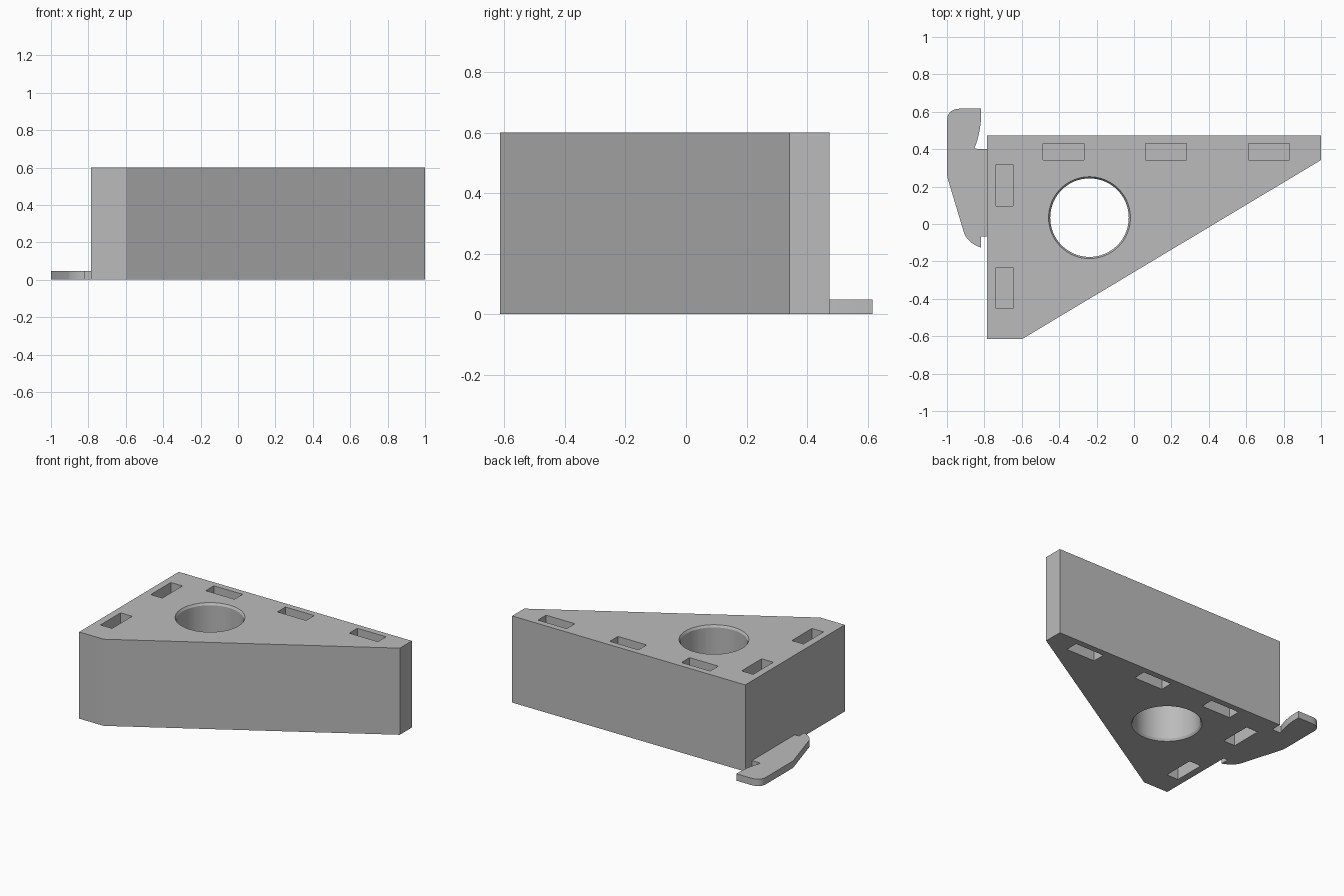
import bpy
import bmesh
import math

if "Cube" in bpy.data.objects:
    bpy.data.objects.remove(bpy.data.objects["Cube"], do_unlink=True)

HEIGHT = 0.6
POCKET = 0.15

grey = bpy.data.materials.new("plain grey")
grey.use_nodes = True
colour = (0.5, 0.5, 0.5, 1)
grey.diffuse_color = colour
grey.node_tree.nodes["Principled BSDF"].inputs["Base Color"].default_value = colour


def make_object(name, bm):
    bmesh.ops.recalc_face_normals(bm, faces=bm.faces)
    mesh = bpy.data.meshes.new(name)
    bm.to_mesh(mesh)
    bm.free()
    mesh.materials.append(grey)
    obj = bpy.data.objects.new(name, mesh)
    bpy.context.collection.objects.link(obj)
    return obj


def prism(name, outline, height):
    bm = bmesh.new()
    face = bm.faces.new([bm.verts.new((x, y, 0)) for x, y in outline])
    result = bmesh.ops.extrude_face_region(bm, geom=[face])
    top = [v for v in result["geom"] if isinstance(v, bmesh.types.BMVert)]
    bmesh.ops.translate(bm, verts=top, vec=(0, 0, height))
    return make_object(name, bm)


def activate(obj):
    bpy.ops.object.select_all(action="DESELECT")
    obj.select_set(True)
    bpy.context.view_layer.objects.active = obj


def cut(target, cutter):
    cutter.hide_render = True
    mod = target.modifiers.new("cut", "BOOLEAN")
    mod.operation = "DIFFERENCE"
    mod.solver = "EXACT"
    mod.object = cutter
    activate(target)
    bpy.ops.object.modifier_apply(modifier=mod.name)
    bpy.data.objects.remove(cutter, do_unlink=True)


def bezier(p, q, r, steps=6):
    # Quadratic curve from p to r, pulled towards q
    pts = []
    for i in range(steps + 1):
        t = i / steps
        pts.append(tuple((1 - t) ** 2 * a + 2 * t * (1 - t) * b + t * t * c
                         for a, b, c in zip(p, q, r)))
    return pts


# Wedge-shaped block
block = prism("wedge_block", [(-0.786, 0.474), (-0.786, -0.615), (-0.598, -0.615),
                              (1, 0.342), (1, 0.474)], HEIGHT)

# Round through hole with a narrow chamfer at each end
bm = bmesh.new()
rings = []
for z, r in [(-0.015, 0.228), (0.015, 0.21), (HEIGHT - 0.015, 0.21), (HEIGHT + 0.015, 0.228)]:
    ring = bmesh.ops.create_circle(bm, segments=64, radius=r)["verts"]
    bmesh.ops.translate(bm, verts=ring, vec=(-0.238, 0.034, z))
    rings.append(ring)
for low, high in zip(rings, rings[1:]):
    for i in range(len(low)):
        j = (i + 1) % len(low)
        bm.faces.new((low[i], low[j], high[j], high[i]))
bm.faces.new(rings[0])
bm.faces.new(rings[-1])
cut(block, make_object("hole_cutter", bm))

# Rectangular pockets in the top and bottom
LONG, SHORT = 0.22, 0.089
pockets = [(x, 0.387, LONG, SHORT) for x in (-0.377, 0.172, 0.722)]
pockets += [(-0.692, y, SHORT, LONG) for y in (0.207, -0.343)]
bm = bmesh.new()
for x, y, w, d in pockets:
    for z in (0, HEIGHT):
        verts = bmesh.ops.create_cube(bm, size=1)["verts"]
        bmesh.ops.scale(bm, verts=verts, vec=(w, d, POCKET * 2))
        bmesh.ops.translate(bm, verts=verts, vec=(x, y, z))
cut(block, make_object("pocket_cutter", bm))

# Thin hooked clip on the right side
outline = [(-0.786, 0.4), (-0.786, -0.068), (-0.818, -0.068), (-0.818, -0.127)]
outline += bezier((-0.835, -0.12), (-0.892, -0.092), (-0.908, -0.05))
outline += bezier((-0.995, 0.24), (-1, 0.255), (-1, 0.28), 3)
outline += bezier((-1, 0.55), (-1, 0.617), (-0.925, 0.617))
outline += [(-0.818, 0.617)]
outline += bezier((-0.818, 0.56), (-0.825, 0.47), (-0.853, 0.405))
outline += [(-0.835, 0.4)]
clip = prism("hooked_clip", outline, 0.048)

for obj in (block, clip):
    activate(obj)
    bpy.ops.object.shade_smooth_by_angle(angle=math.radians(25))
